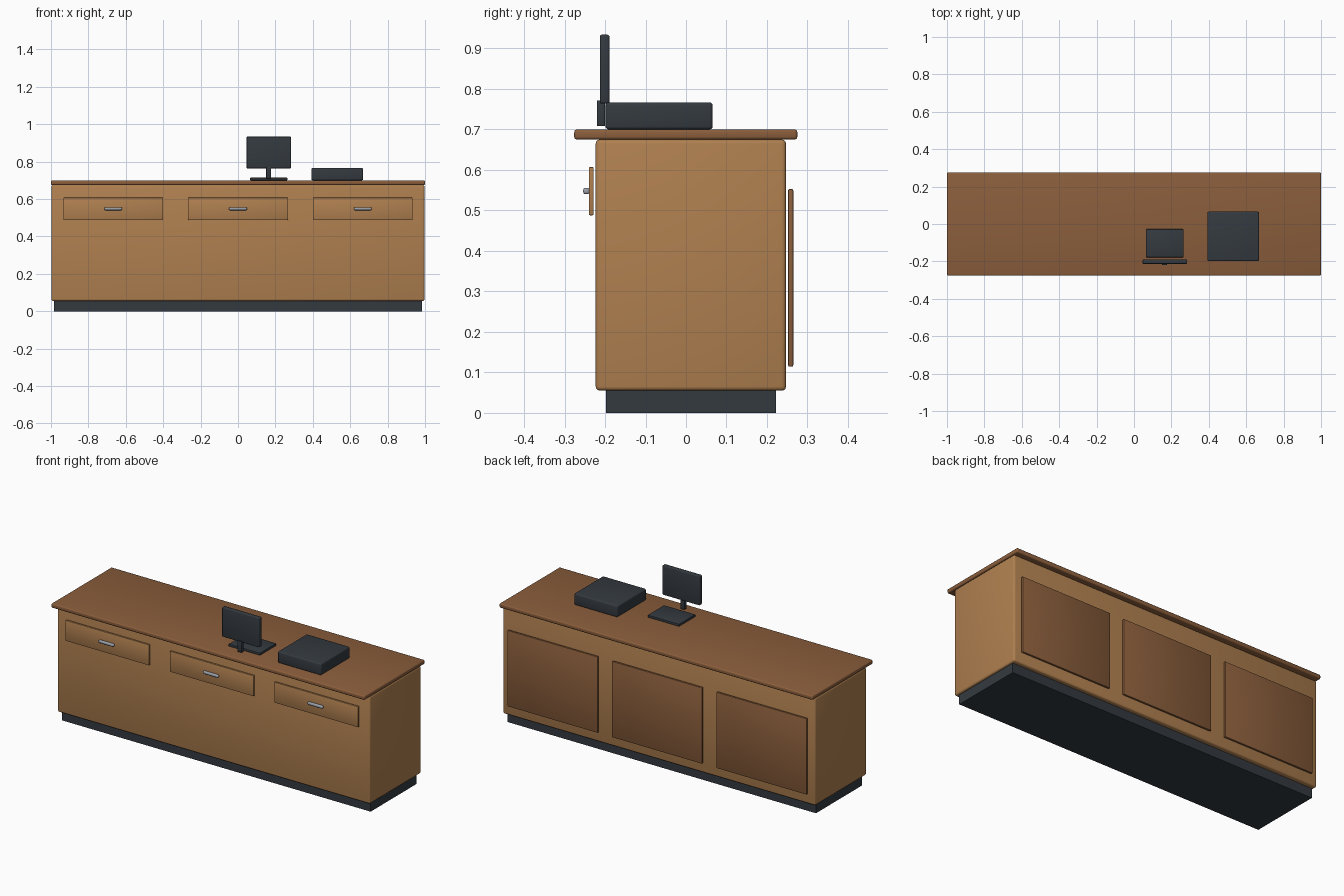
import bpy
import math

if "Cube" in bpy.data.objects:
    bpy.data.objects.remove(bpy.data.objects["Cube"])


def material(name, rgb):
    m = bpy.data.materials.new(name)
    m.diffuse_color = (*rgb, 1.0)
    m.use_nodes = True
    m.node_tree.nodes["Principled BSDF"].inputs["Base Color"].default_value = m.diffuse_color
    return m


LIGHT_WOOD = material("light_wood", (0.434, 0.216, 0.080))
DARK_WOOD = material("dark_wood", (0.258, 0.112, 0.045))
CHARCOAL = material("charcoal", (0.034, 0.042, 0.051))
METAL = material("grey_metal", (0.33, 0.36, 0.40))


def box(name, x, y, z, mat, bevel=0.0, segments=3):
    """Box between the (min, max) pairs, with rounded edges."""
    spans = (x, y, z)
    bpy.ops.mesh.primitive_cube_add(size=1, location=[(a + b) / 2 for a, b in spans])
    ob = bpy.context.object
    ob.name = name
    ob.scale = [b - a for a, b in spans]
    bpy.ops.object.transform_apply(location=False, rotation=False, scale=True)
    ob.data.materials.append(mat)
    if bevel:
        mod = ob.modifiers.new("rounded_edges", "BEVEL")
        mod.width = bevel
        mod.segments = segments
        bpy.ops.object.modifier_apply(modifier=mod.name)
        bpy.ops.object.shade_smooth_by_angle(angle=math.radians(35))
    return ob


# Counter: recessed plinth, cabinet and overhanging top
box("plinth", (-0.985, 0.985), (-0.198, 0.222), (0.0, 0.06), CHARCOAL)
box("cabinet", (-0.997, 0.997), (-0.223, 0.247), (0.055, 0.675), LIGHT_WOOD, 0.010)
box("countertop", (-1.0, 1.0), (-0.276, 0.275), (0.675, 0.70), DARK_WOOD, 0.007)

# Three drawers with handles in front, three panels behind
for side, cx in (("left", -0.667), ("middle", 0.0), ("right", 0.667)):
    box(f"drawer_front_{side}", (cx - 0.267, cx + 0.267), (-0.240, -0.228),
        (0.488, 0.607), LIGHT_WOOD, 0.003, 2)
    box(f"drawer_handle_{side}", (cx - 0.048, cx + 0.048), (-0.254, -0.238),
        (0.540, 0.556), METAL, 0.006)
    box(f"back_panel_{side}", (cx - 0.288, cx + 0.288), (0.252, 0.265),
        (0.114, 0.553), DARK_WOOD, 0.004, 2)

# Display on its stand and foot
box("screen", (0.046, 0.284), (-0.213, -0.189), (0.764, 0.934), CHARCOAL, 0.005)
box("screen_stand", (0.151, 0.177), (-0.220, -0.200), (0.708, 0.772), CHARCOAL, 0.002, 2)
box("screen_foot", (0.064, 0.265), (-0.178, -0.028), (0.700, 0.714), CHARCOAL, 0.003, 2)

# Cash drawer
box("cash_drawer", (0.392, 0.669), (-0.199, 0.066), (0.700, 0.767), CHARCOAL, 0.008)
